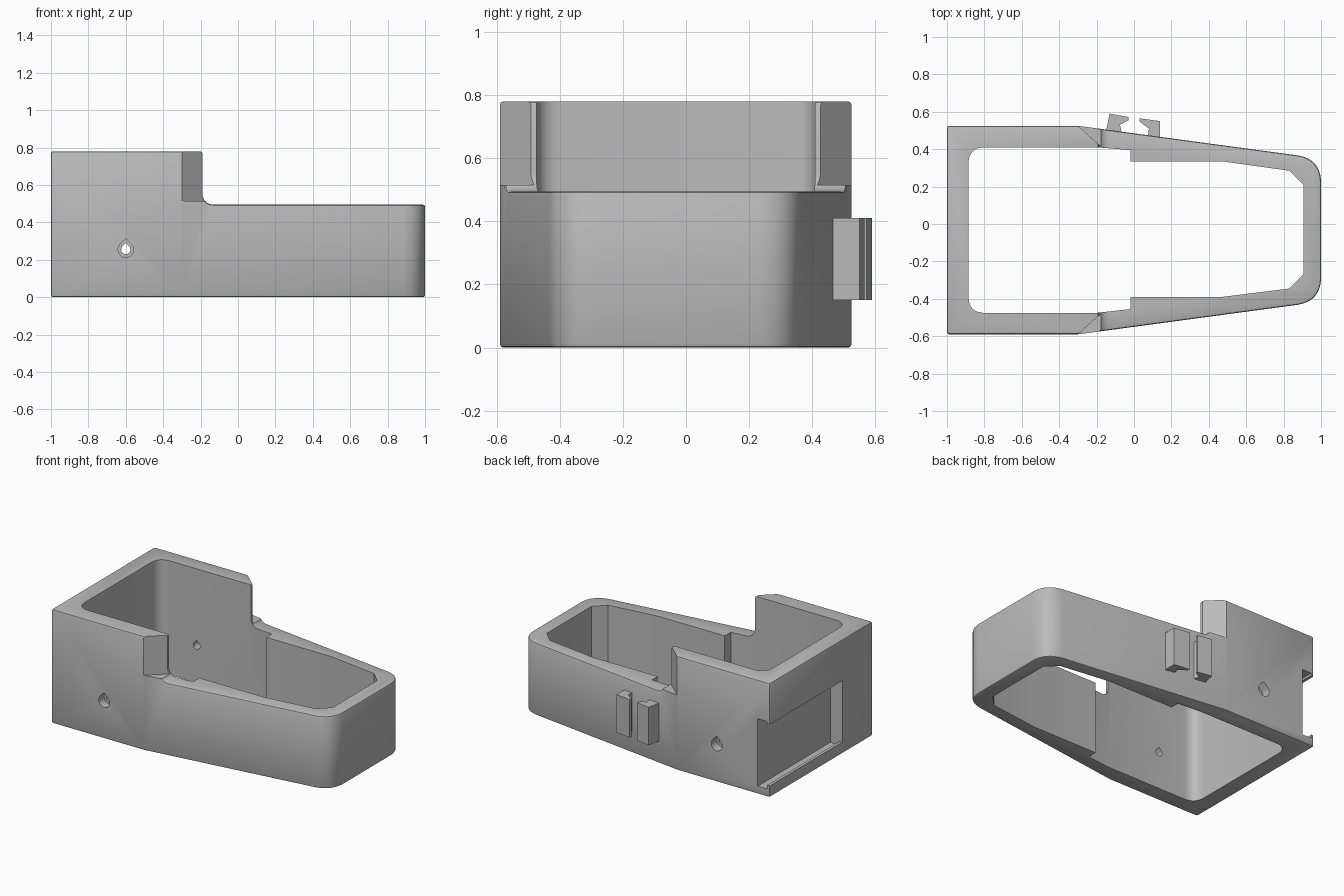
import bpy, bmesh, math
from mathutils import Vector

old = bpy.data.objects.get("Cube")
if old:
    bpy.data.objects.remove(old, do_unlink=True)

grey = bpy.data.materials.new("plain grey")
grey.use_nodes = True
grey.diffuse_color = (0.5, 0.5, 0.5, 1)
grey.node_tree.nodes["Principled BSDF"].inputs["Base Color"].default_value = (0.5, 0.5, 0.5, 1)


def rounded(points, steps=8):
    """Points are (u, v) or (u, v, trim); a trim rounds that corner."""
    out = []
    for i, p in enumerate(points):
        here = Vector(p[:2])
        if len(p) == 2:
            out.append(here)
            continue
        before = Vector(points[i - 1][:2])
        after = Vector(points[(i + 1) % len(points)][:2])
        a = here + (before - here).normalized() * p[2]
        b = here + (after - here).normalized() * p[2]
        mid = here.lerp((a + b) / 2, 0.1)
        for k in range(steps + 1):
            t = k / steps
            out.append(a * (1 - t) ** 2 + mid * 2 * t * (1 - t) + b * t * t)
    return out


def prism(name, points, axis, low, high):
    """Extrude an outline along z (outline in x, y) or y (outline in x, z)."""
    bm = bmesh.new()
    place = (lambda p, d: (p[0], p[1], d)) if axis == "z" else (lambda p, d: (p[0], d, p[1]))
    base = [bm.verts.new(place(p, low)) for p in rounded(points)]
    cap = [bm.verts.new(place(p, high)) for p in rounded(points)]
    bm.faces.new(base)
    bm.faces.new(cap)
    n = len(base)
    for i in range(n):
        j = (i + 1) % n
        bm.faces.new((base[i], base[j], cap[j], cap[i]))
    bmesh.ops.recalc_face_normals(bm, faces=bm.faces)
    mesh = bpy.data.meshes.new(name)
    bm.to_mesh(mesh)
    bm.free()
    mesh.materials.append(grey)
    obj = bpy.data.objects.new(name, mesh)
    bpy.context.collection.objects.link(obj)
    return obj


def apply(obj, mod):
    bpy.ops.object.select_all(action="DESELECT")
    bpy.context.view_layer.objects.active = obj
    obj.select_set(True)
    bpy.ops.object.modifier_apply(modifier=mod.name)


def cut(obj, cutter):
    mod = obj.modifiers.new("cut", "BOOLEAN")
    mod.operation = "DIFFERENCE"
    mod.solver = "EXACT"
    mod.object = cutter
    apply(obj, mod)
    bpy.data.objects.remove(cutter, do_unlink=True)


def soften(obj, width, segments):
    mod = obj.modifiers.new("soften", "BEVEL")
    mod.width = width
    mod.segments = segments
    mod.limit_method = "ANGLE"
    mod.angle_limit = math.radians(50)
    apply(obj, mod)


# Housing: square tall end, tapered low end with round corners
housing = prism("housing", [
    (-1, -0.59), (-0.3, -0.59), (1, -0.415, 0.12), (1, 0.35, 0.12),
    (-0.3, 0.525), (-1, 0.525)], "z", 0, 0.78)

# Step down to the low end, with a fillet at its foot
cut(housing, prism("step_cutter", [
    (-0.19, 1), (-0.19, 0.495, 0.06), (1.2, 0.495), (1.2, 1)], "y", -1, 1))
soften(housing, 0.012, 2)

# Slanted ends of the two tall side walls
for side, edge in ((-1, 0.59), (1, 0.525)):
    cut(housing, prism("slant_cutter", [
        (-0.31, side * (edge + 0.009)), (-0.178, side * (edge - 0.109)),
        (-0.1, side * (edge - 0.109)), (-0.1, side * (edge + 0.1)),
        (-0.31, side * (edge + 0.1))], "z", 0.515, 0.9))

# Through opening with thicker pads along the low side walls
cut(housing, prism("opening_cutter", [
    (-0.885, -0.475, 0.08), (-0.2, -0.475), (-0.02, -0.455), (-0.02, -0.39),
    (0.47, -0.39), (0.83, -0.345), (0.905, -0.27), (0.905, 0.21),
    (0.83, 0.285), (0.47, 0.335), (-0.02, 0.335), (-0.02, 0.395),
    (-0.2, 0.41), (-0.885, 0.41, 0.08)], "z", -0.1, 1))

# Undercut slide-in recess in the square end, open at the back
cut(housing, prism("recess_cutter", [
    (-1.05, 0.08), (-0.98, 0.08), (-0.98, 0.055), (-0.91, 0.055),
    (-0.91, 0.515), (-0.98, 0.515), (-0.98, 0.5), (-1.05, 0.5)], "y", -0.26, 0.7))


# Teardrop screw holes, wider on the outside
def teardrop(radius):
    ring = [(-0.6 + radius * math.cos(a), 0.255 + radius * math.sin(a))
            for a in (math.radians(135 + 270 * k / 12) for k in range(13))]
    return ring + [(-0.6, 0.255 + radius * 1.414)]


cut(housing, prism("hole_cutter", teardrop(0.025), "y", -0.8, 0.8))
for low, high in ((-0.8, -0.53), (0.465, 0.8)):
    cut(housing, prism("hole_cutter", teardrop(0.042), "y", low, high))

# Pair of facing cable hooks on the back
hooks = [
    prism("left_hook", [
        (-0.155, 0.47), (-0.13, 0.59), (-0.03, 0.572), (-0.03, 0.555),
        (-0.075, 0.53), (-0.06, 0.46)], "z", 0.15, 0.41),
    prism("right_hook", [
        (0.03, 0.565), (0.14, 0.55), (0.14, 0.44), (0.07, 0.44),
        (0.08, 0.51), (0.03, 0.548)], "z", 0.15, 0.41)]
hooks[0].name, hooks[1].name = "outer_hook", "inner_hook"

for obj in [housing] + hooks:
    bpy.ops.object.select_all(action="DESELECT")
    bpy.context.view_layer.objects.active = obj
    obj.select_set(True)
    bpy.ops.object.shade_smooth_by_angle(angle=math.radians(30))
